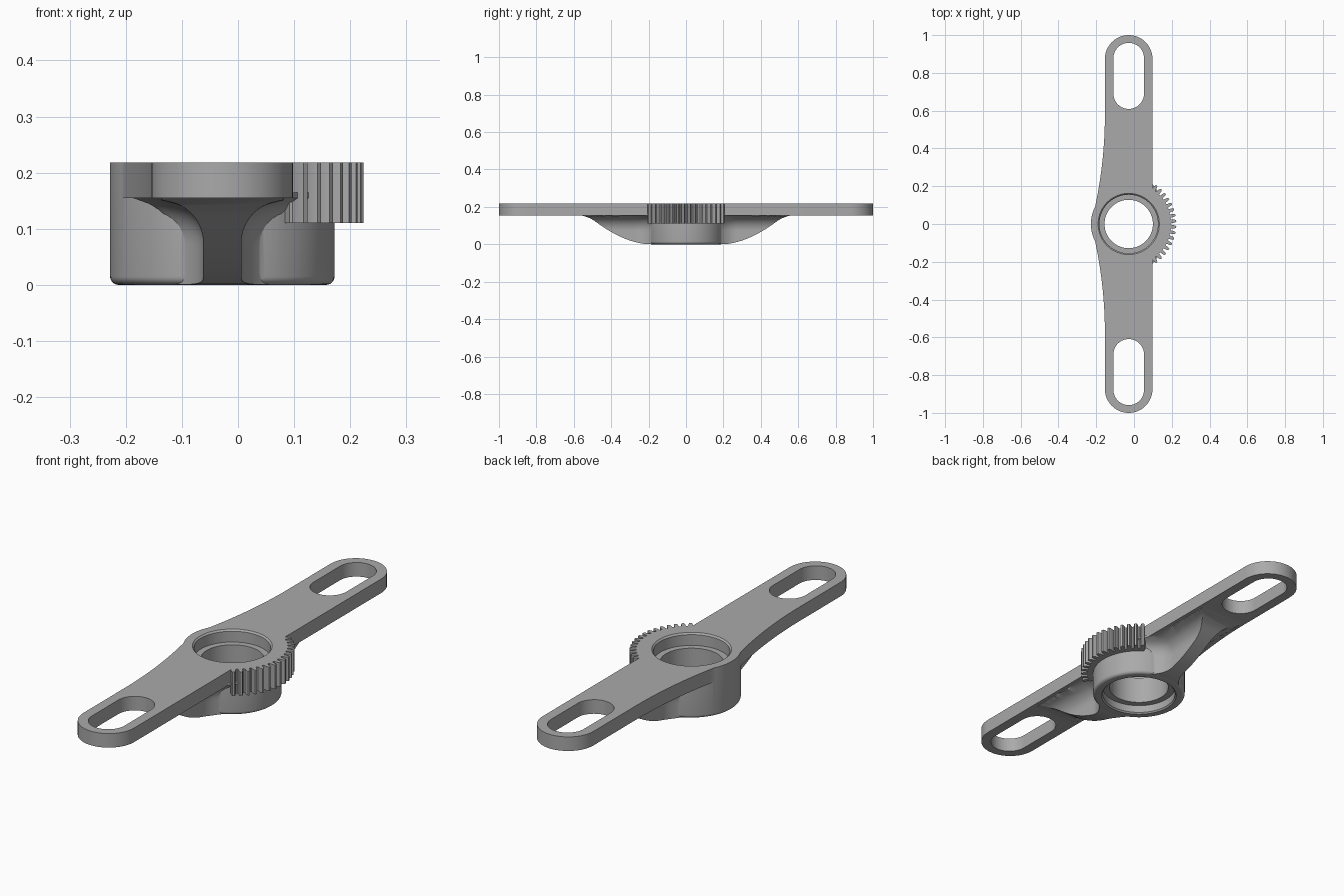
import bpy, bmesh
from math import sin, cos, pi, radians, sqrt

CX = -0.028            # hub axis
TOP, ARM_Z = 0.218, 0.155
HALF = 0.126           # arm half width

if "Cube" in bpy.data.objects:
    bpy.data.objects.remove(bpy.data.objects["Cube"], do_unlink=True)

steel = bpy.data.materials.new("satin grey")
steel.use_nodes = True
grey = (0.40, 0.40, 0.40, 1)
steel.diffuse_color = grey
steel.node_tree.nodes["Principled BSDF"].inputs["Base Color"].default_value = grey


def finish(name, bm):
    bmesh.ops.recalc_face_normals(bm, faces=bm.faces)
    mesh = bpy.data.meshes.new(name)
    bm.to_mesh(mesh)
    bm.free()
    mesh.materials.append(steel)
    ob = bpy.data.objects.new(name, mesh)
    ob.location.x = CX
    bpy.context.collection.objects.link(ob)
    return ob


def prism(name, outline, z0, z1):
    bm = bmesh.new()
    face = bm.faces.new([bm.verts.new((x, y, z0)) for x, y in outline])
    up = bmesh.ops.extrude_face_region(bm, geom=[face])["geom"]
    verts = [v for v in up if isinstance(v, bmesh.types.BMVert)]
    bmesh.ops.translate(bm, verts=verts, vec=(0, 0, z1 - z0))
    return finish(name, bm)


def loft(name, rings, closed=False):
    bm = bmesh.new()
    rows = [[bm.verts.new(p) for p in ring] for ring in rings]
    n = len(rows[0])
    pairs = list(zip(rows, rows[1:]))
    for a, b in pairs:
        for i in range(n):
            j = (i + 1) % n
            bm.faces.new((a[i], a[j], b[j], b[i]))
    bm.faces.new(rows[0])
    bm.faces.new(rows[-1])
    return finish(name, bm)


def lathe(name, profile, n=96):
    return loft(name, [[(r * cos(2 * pi * i / n), r * sin(2 * pi * i / n), z)
                        for i in range(n)] for r, z in profile])


def arc(cx, cy, r, a0, a1, n=24):
    angles = [radians(a0 + (a1 - a0) * i / n) for i in range(n + 1)]
    return [(cx + r * cos(a), cy + r * sin(a)) for a in angles]


# Arm plate: straight on one edge, swelling towards the hub on the other
end = 1 - HALF
swell = [(-HALF - 0.073 * (1 - abs(y) / 0.58) ** 2, y)
         for y in [0.58 - 1.16 * i / 40 for i in range(41)]]
body = prism("toothed_arm", arc(0, end, HALF, 0, 180) + swell
             + arc(0, -end, HALF, 180, 360), ARM_Z, TOP)

# Hub with a rounded lower rim
rim = [(0.185 + 0.015 * sin(a), 0.015 - 0.015 * cos(a))
       for a in [i * pi / 12 for i in range(7)]]
hub = lathe("hub", rim + [(0.2, TOP)])

# Gear sector
pitch, teeth = 7.2, 16
sector = [(0.05, 0)]
for i in range(teeth):
    mid = (i - (teeth - 1) / 2) * pitch
    for r, off in ((0.224, -0.5), (0.226, -0.32), (0.242, -0.27), (0.252, -0.14),
                   (0.252, 0.14), (0.242, 0.27), (0.226, 0.32), (0.224, 0.5)):
        if off == -0.5 and i:
            continue
        a = radians(mid + off * pitch)
        sector.append((r * cos(a), r * sin(a)))
gear = prism("gear_sector", sector, 0.11, TOP)


# Ribs: curved underside, sides flaring into the plate and into the hub
def underside(y):
    if y < 0.2:
        return 0.0
    if y < 0.49:
        return 0.125 * ((y - 0.2) / 0.29) ** 1.75
    t = (y - 0.49) / 0.1
    return 0.125 + 0.031 * (1 - (1 - t) ** 2)


def rib_width(y, z):
    r = 0.075
    h = min(max(z - (0.15 - r), 0), r)
    flare = 0.05 * max(0, 1 - (y - 0.17) / 0.1) ** 2
    return 0.034 + r - sqrt(r * r - h * h) + flare


def rib(name, side):
    rings = []
    for k in range(41):
        y = 0.17 + 0.42 * k / 40
        z0 = underside(y) + 0.001
        zs = [z0 + (0.165 - z0) * j / 16 for j in range(17)]
        ring = [(rib_width(y, z), side * y, z) for z in zs]
        rings.append(ring + [(-x, v, z) for x, v, z in reversed(ring)])
    return loft(name, rings)


ribs = [rib("front_rib", -1), rib("back_rib", 1)]

# Cutters: stepped bore and the two end slots
bore = lathe("bore_cutter", [(0.163, -0.05), (0.163, 0.0), (0.157, 0.006), (0.157, 0.04),
                             (0.128, 0.04), (0.128, 0.163), (0.155, 0.163),
                             (0.155, TOP - 0.007), (0.162, TOP), (0.162, TOP + 0.05)])
slots = []
for name, s in (("front_slot_cutter", -1), ("back_slot_cutter", 1)):
    mid, half, r = s * 0.784, 0.094, 0.081
    slots.append(prism(name, arc(0, mid + half, r, 0, 180)
                       + arc(0, mid - half, r, 180, 360), 0.1, 0.3))

# Combine everything into one solid, then discard the helper parts
jobs = [(o, "UNION") for o in [hub, gear] + ribs] + [(o, "DIFFERENCE") for o in [bore] + slots]
for part, op in jobs:
    part.hide_render = True
    mod = body.modifiers.new(part.name, "BOOLEAN")
    mod.operation, mod.object, mod.solver = op, part, "EXACT"
bpy.context.view_layer.update()
solid = bpy.data.meshes.new_from_object(body.evaluated_get(bpy.context.evaluated_depsgraph_get()))
body.modifiers.clear()
body.data = solid
for part, op in jobs:
    bpy.data.objects.remove(part, do_unlink=True)

bpy.ops.object.select_all(action="DESELECT")
body.select_set(True)
bpy.context.view_layer.objects.active = body
bpy.ops.object.shade_smooth_by_angle(angle=radians(30))
